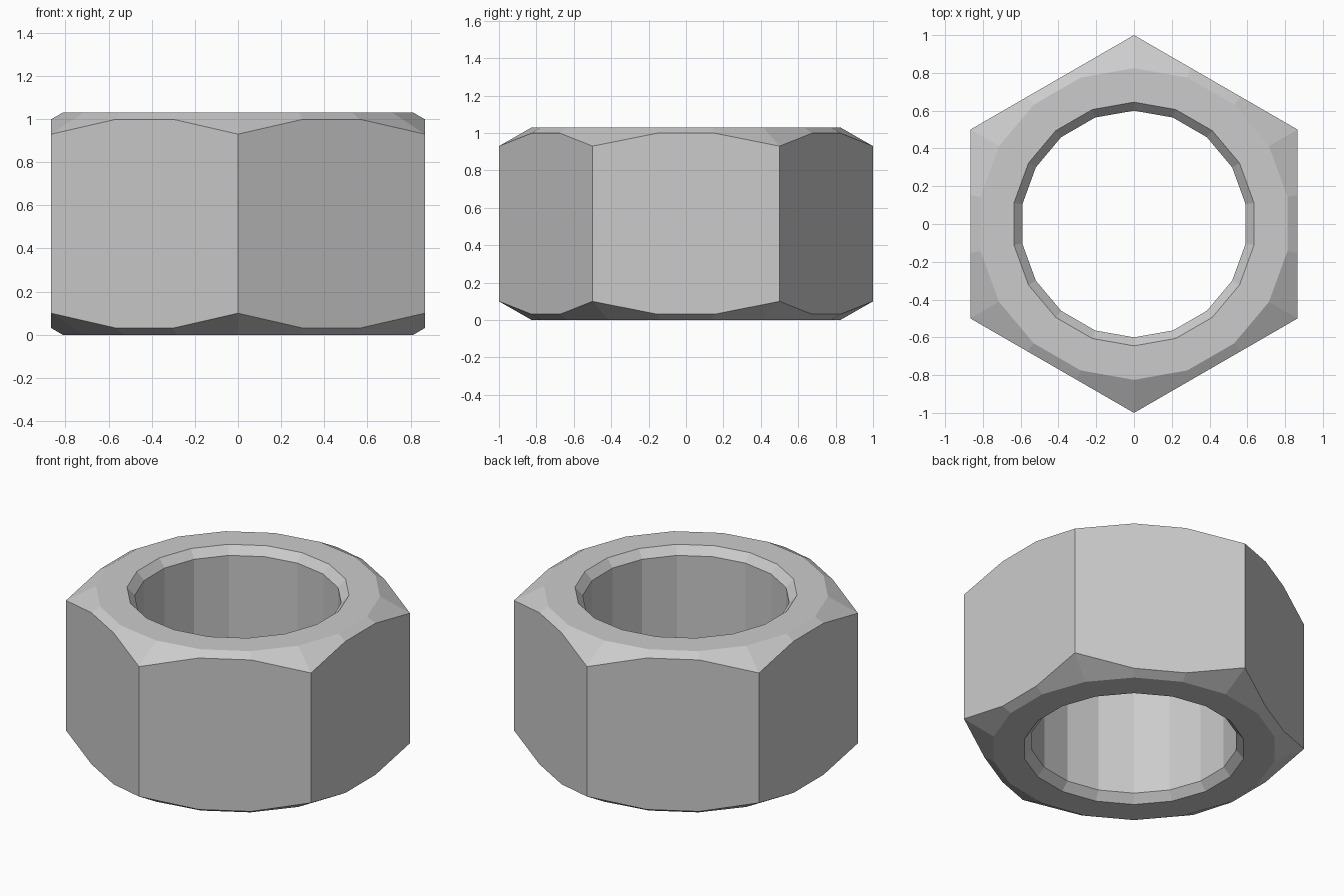
import bpy, bmesh
from math import cos, sin, pi, radians, sqrt

if "Cube" in bpy.data.objects:
    bpy.data.objects.remove(bpy.data.objects["Cube"])

N = 18                  # three facets per hexagon side
H = 1.03                # nut height
APOTHEM = sqrt(3) / 2   # hexagon with corner radius 1
FLAT_R = 0.825          # edge of the flat end faces
CORNER_DROP = 0.10      # chamfer depth at the corners
BORE_R, MOUTH_R, MOUTH_DEPTH = 0.60, 0.645, 0.05

bm = bmesh.new()


def ring(profile):
    """Closed ring of vertices; profile(angle index) gives (radius, z)."""
    verts = []
    for i in range(N):
        a = pi / 2 + 2 * pi * i / N
        r, z = profile(i)
        verts.append(bm.verts.new((r * cos(a), r * sin(a), z)))
    return verts


def hex_edge(i, top):
    """Conical chamfer cutting the hexagon gives scalloped side edges."""
    off = radians((i * 360 / N) % 60 - 30)
    r = APOTHEM / cos(off)
    drop = CORNER_DROP * (r - FLAT_R) / (1 - FLAT_R)
    return r, (H - drop if top else drop)


# Cross-section from the lower side edge, up and over, down through the bore
rings = [
    ring(lambda i: hex_edge(i, False)),
    ring(lambda i: hex_edge(i, True)),
    ring(lambda i: (FLAT_R, H)),
    ring(lambda i: (MOUTH_R, H)),
    ring(lambda i: (BORE_R, H - MOUTH_DEPTH)),
    ring(lambda i: (BORE_R, MOUTH_DEPTH)),
    ring(lambda i: (MOUTH_R, 0)),
    ring(lambda i: (FLAT_R, 0)),
]

for k, low in enumerate(rings):
    high = rings[(k + 1) % len(rings)]
    for i in range(N):
        j = (i + 1) % N
        bm.faces.new((low[i], low[j], high[j], high[i]))

# Merge the coplanar strips of each hexagon side
bmesh.ops.dissolve_limit(bm, angle_limit=radians(0.5),
                         verts=[], edges=[e for e in bm.edges
                                          if {e.verts[0], e.verts[1]} <= set(rings[0] + rings[1])])
bmesh.ops.recalc_face_normals(bm, faces=bm.faces)

mesh = bpy.data.meshes.new("hex_nut")
bm.to_mesh(mesh)
bm.free()
nut = bpy.data.objects.new("hex_nut", mesh)
bpy.context.collection.objects.link(nut)
